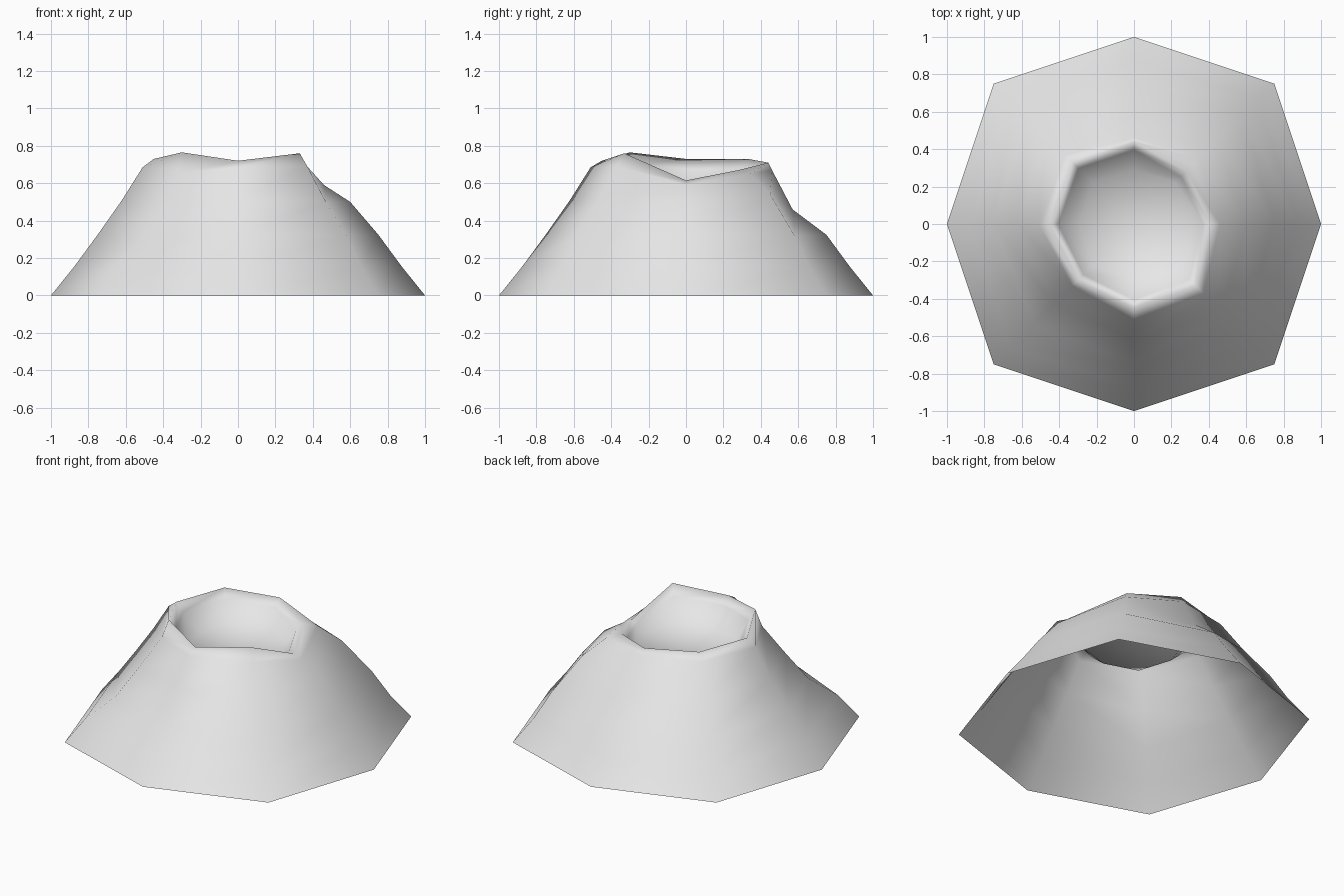
import bpy
import bmesh

default_cube = bpy.data.objects.get("Cube")
if default_cube:
    bpy.data.objects.remove(default_cube, do_unlink=True)

# Compass directions of the eight ridges, counter-clockwise
EAST, NORTH_EAST, NORTH, NORTH_WEST = (1, 0), (1, 1), (0, 1), (-1, 1)
WEST, SOUTH_WEST, SOUTH, SOUTH_EAST = (-1, 0), (-1, -1), (0, -1), (1, -1)
COMPASS = [EAST, NORTH_EAST, NORTH, NORTH_WEST,
           WEST, SOUTH_WEST, SOUTH, SOUTH_EAST]

# Slope profiles (outward distance, height) from the foot up to the rim
STRAIGHT = [(1, 0), (.875, .155), (.75, .325), (.62, .51), (.51, .685), (.45, .72)]
DIAGONAL = [(.75, 0), (.66, .15), (.58, .32), (.47, .5), (.37, .69), (.33, .76)]

# Irregular ridges: ring index -> replacement profile point
UNEVEN = {
    EAST: {3: (.6, .5), 4: (.46, .59), 5: (.41, .615)},
    NORTH_EAST: {3: (.45, .54), 4: (.345, .65), 5: (.28, .67)},
    NORTH: {3: (.57, .46), 4: (.46, .67), 5: (.44, .71)},
    NORTH_WEST: {5: (.33, .73)},
    WEST: {5: (.45, .73)},
    SOUTH_WEST: {2: (.53, .28), 3: (.43, .46), 4: (.33, .65), 5: (.3, .765)},
}
FLOOR_HEIGHT = .57


def ridge_profile(direction):
    """Outer slope of one ridge, followed by the crater wall."""
    diagonal = all(direction)
    points = list(DIAGONAL if diagonal else STRAIGHT)
    for ring, point in UNEVEN.get(direction, {}).items():
        points[ring] = point
    reach, height = points[-1]
    lip_height = height + (FLOOR_HEIGHT - height) * .35
    points.append((reach * .9, lip_height))
    points.append((.22 if diagonal else .29, FLOOR_HEIGHT))
    return points


def build_cone(bm):
    columns = []
    for direction in COMPASS:
        dx, dy = direction
        columns.append([bm.verts.new((dx * reach, dy * reach, height))
                        for reach, height in ridge_profile(direction)])
    center = bm.verts.new((0, 0, FLOOR_HEIGHT - .02))

    # Skin neighbouring ridges and close the crater floor
    for column, following in zip(columns, columns[1:] + columns[:1]):
        for ring in range(len(column) - 1):
            bm.faces.new((column[ring], following[ring],
                          following[ring + 1], column[ring + 1]))
        bm.faces.new((column[-1], following[-1], center))
    for face in bm.faces:
        face.smooth = True


def flat_material(name, color):
    material = bpy.data.materials.new(name)
    material.use_nodes = True
    material.diffuse_color = color
    shader = material.node_tree.nodes["Principled BSDF"]
    shader.inputs["Base Color"].default_value = color
    return material


# Volcano cone with crater, open underneath
mesh = bpy.data.meshes.new("volcano_cone")
bm = bmesh.new()
build_cone(bm)
bm.to_mesh(mesh)
bm.free()
mesh.materials.append(flat_material("light grey rock", (.8, .8, .8, 1)))
volcano = bpy.data.objects.new("volcano_cone", mesh)
bpy.context.collection.objects.link(volcano)
